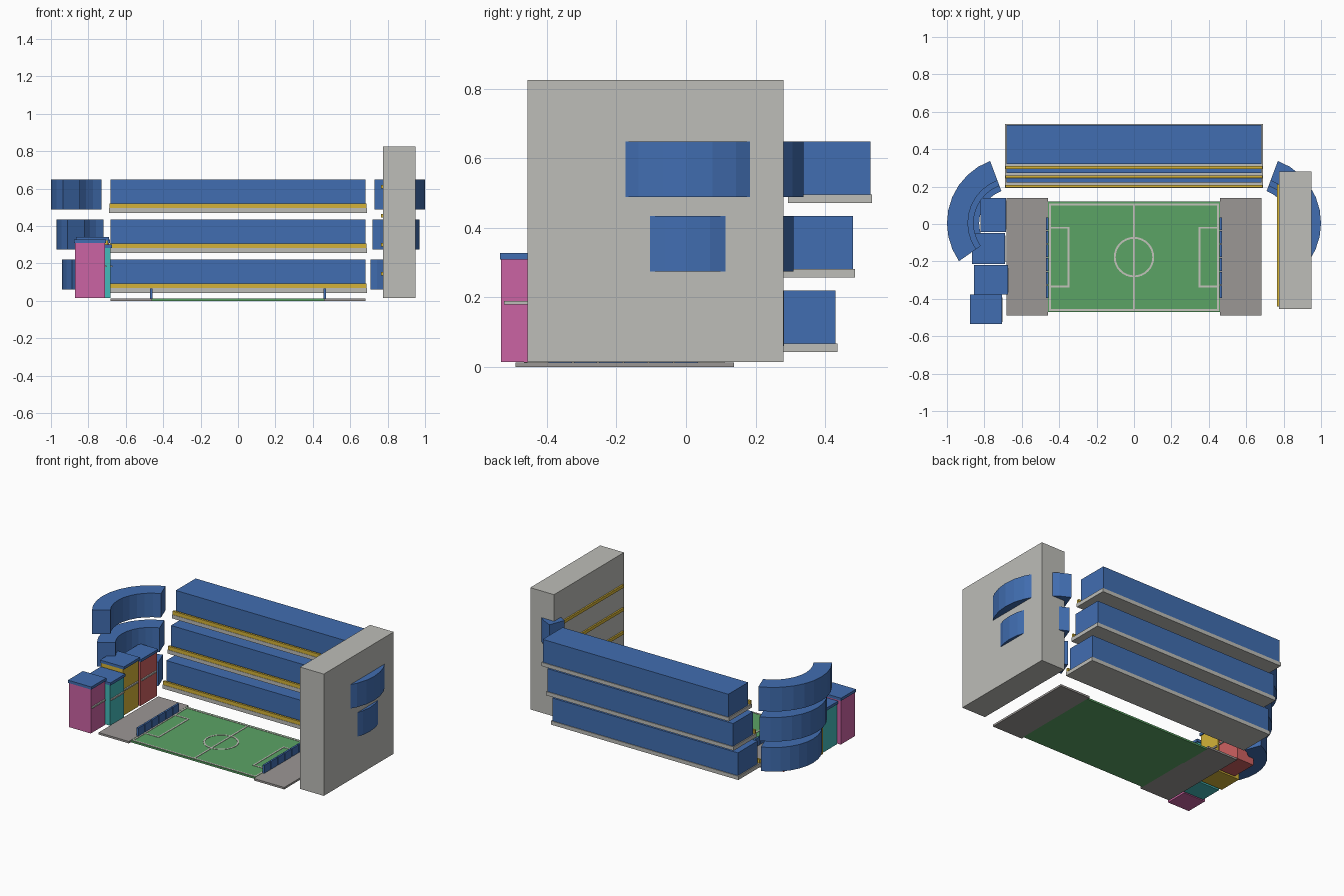
import bpy, bmesh, math

cube = bpy.data.objects.get("Cube")
if cube:
    bpy.data.objects.remove(cube, do_unlink=True)


def material(name, r, g, b):
    m = bpy.data.materials.new(name)
    m.use_nodes = True
    m.diffuse_color = (r, g, b, 1)
    m.node_tree.nodes["Principled BSDF"].inputs["Base Color"].default_value = (r, g, b, 1)
    return m


blue = material("stand blue", .053, .155, .44)
concrete = material("concrete grey", .51, .51, .48)
paving = material("paving grey", .33, .31, .30)
grass = material("grass green", .105, .37, .13)
gold = material("gold", .66, .45, .04)
pink = material("pink", .60, .127, .37)
teal = material("teal", .06, .50, .50)
red = material("coral red", .62, .12, .12)
white = material("line white", .55, .55, .50)


def finish(name, bm, mat):
    bmesh.ops.recalc_face_normals(bm, faces=bm.faces)
    mesh = bpy.data.meshes.new(name)
    bm.to_mesh(mesh)
    bm.free()
    mesh.materials.append(mat)
    obj = bpy.data.objects.new(name, mesh)
    bpy.context.collection.objects.link(obj)
    return obj


def box(name, mat, x, y, z):
    """Box from (low, high) ranges on each axis."""
    bm = bmesh.new()
    bmesh.ops.create_cube(bm, size=1)
    for v in bm.verts:
        v.co = [lo + (c + .5) * (hi - lo) for c, (lo, hi) in zip(v.co, (x, y, z))]
    return finish(name, bm, mat)


def arc_block(name, mat, centre, radii, angles, z, steps, side=1):
    """Ring sector; side = -1 mirrors it across x."""
    bm = bmesh.new()
    closed = angles[1] - angles[0] >= 360
    sections = []
    for i in range(steps if closed else steps + 1):
        a = math.radians(angles[0] + (angles[1] - angles[0]) * i / steps)
        corners = [(radii[0], z[0]), (radii[1], z[0]), (radii[1], z[1]), (radii[0], z[1])]
        sections.append([bm.verts.new((side * (centre[0] + r * math.cos(a)),
                                       centre[1] + r * math.sin(a), h)) for r, h in corners])
    for i in range(steps):
        a, b = sections[i], sections[(i + 1) % len(sections)]
        for k in range(4):
            n = (k + 1) % 4
            bm.faces.new((a[k], a[n], b[n], b[k]))
    if not closed:
        bm.faces.new(sections[0])
        bm.faces.new(sections[-1])
    return finish(name, bm, mat)


# Straight and curved stands, three stepped tiers
for tier in range(3):
    dy, dz = .05 * tier, .214 * tier
    label = f"tier_{tier + 1}"
    box(label + "_slab", concrete, (-.69, .69), (.193 + dy, .435 + dy), (.043 + dz, .068 + dz))
    box(label + "_stand", blue, (-.683, .683), (.222 + dy, .43 + dy), (.066 + dz, .22 + dz))
    box(label + "_rail", gold, (-.688, .688), (.195 + dy, .209 + dy), (.068 + dz, .092 + dz))
    grow = .03 * tier
    for side, word in ((1, "right"), (-1, "left")):
        arc_block(f"{label}_curve_{'left' if side > 0 else 'right'}", blue, (.645, .005),
                  (.183 + grow, .295 + grow), (-35, 69.5), (.06 + dz, .22 + dz), 9, side)

# Tall end block with rails on its inner face
box("end_block", concrete, (.775, .95), (-.455, .28), (.015, .825))
for i in range(4):
    z = .145 + .155 * i
    box(f"end_block_rail_{i + 1}", gold, (.765, .777), (-.44, .21), (z - .01, z + .01))

# Pitch, side paving and fences
box("pitch", grass, (-.465, .465), (-.47, .12), (0, .012))
for side, word in ((1, "left"), (-1, "right")):
    box("paving_" + word, paving, sorted((side * .46, side * .683)), (-.49, .138), (0, .013))
    for i in range(6):
        y = -.395 + .0725 * i
        box(f"fence_{word}_{i + 1}", blue, sorted((side * .457, side * .47)),
            (y, y + .067), (.012, .066))

# Pitch markings
LINE = (.011, .014)


def marking(name, x0, x1, y0, y1):
    t = .005
    box(name, white, (x0 - t, x1 + t), (y0 - t, y1 + t), LINE)


for y in (-.46, .105):
    marking("touch_line", -.45, .45, y, y)
for x in (-.45, 0, .45):
    marking("cross_line", x, x, -.46, .105)
for side in (1, -1):
    marking("box_front", side * .35, side * .35, -.335, -.02)
    for y in (-.335, -.02):
        marking("box_side", *sorted((side * .35, side * .45)), y, y)
arc_block("centre_circle", white, (0, -.177), (.098, .108), (0, 360), LINE, 32)

# Row of small houses: colour, x range, y range, roof height
houses = [
    ("pink", pink, (-.877, -.705), (-.535, -.377), .327),
    ("teal", teal, (-.855, -.675), (-.377, -.22), .302),
    ("gold", gold, (-.865, -.69), (-.215, -.047), .342),
    ("red", red, (-.82, -.685), (-.042, .14), .327),
]
for name, mat, x, y, top in houses:
    g = .006
    box(name + "_house", mat, (x[0] + g, x[1] - g), (y[0] + g / 2, y[1] - g), (.015, top - .018))
    box(name + "_roof", blue, x, y, (top - .018, top))
    box(name + "_ledge", concrete, (x[1] - .012, x[1] + .003),
        (y[0] + .012, y[1] - .015), (.18, .19))
